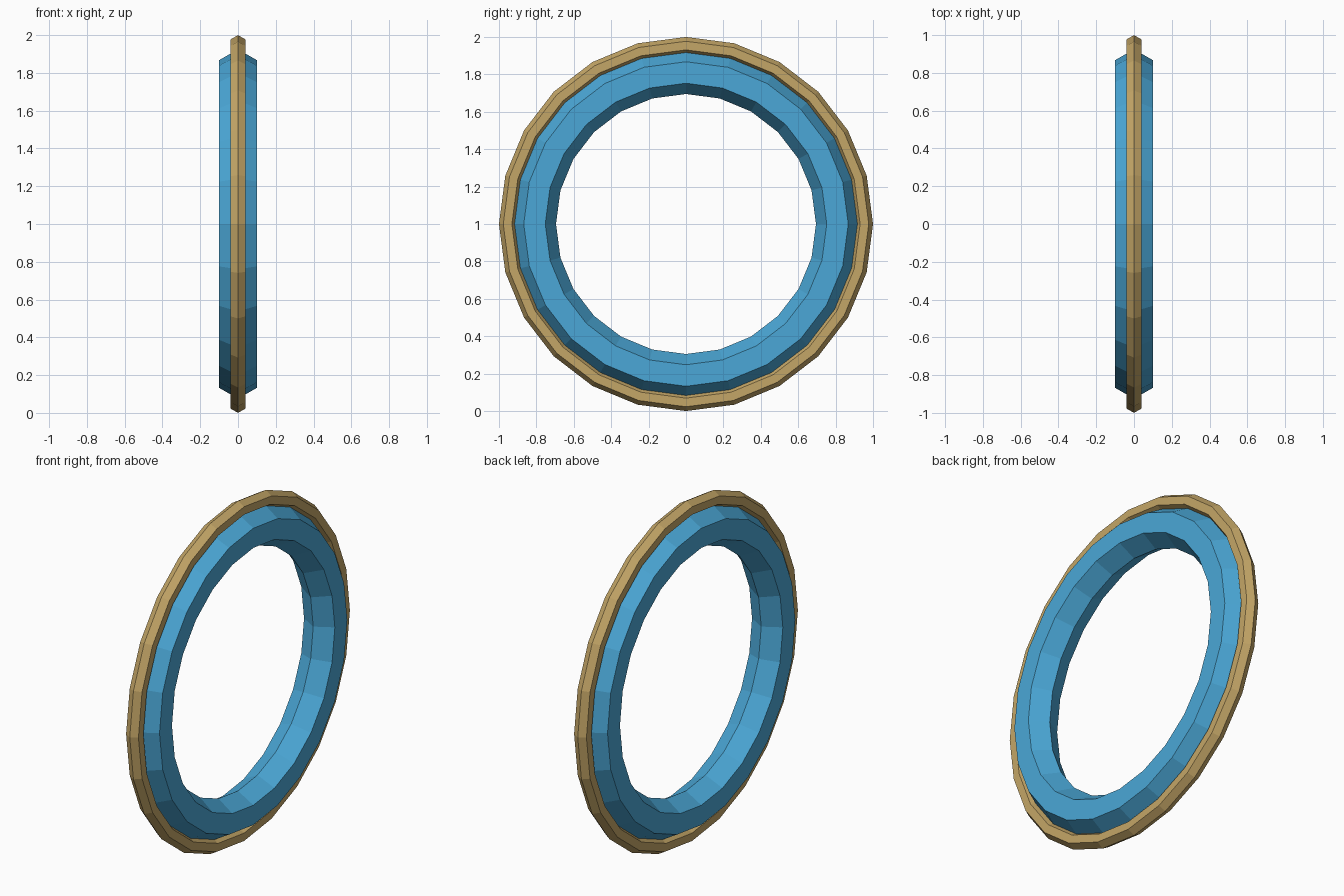
import bpy
import math

if "Cube" in bpy.data.objects:
    bpy.data.objects.remove(bpy.data.objects["Cube"])


def make_material(name, color):
    mat = bpy.data.materials.new(name)
    mat.diffuse_color = (*color, 1.0)
    mat.use_nodes = True
    mat.node_tree.nodes["Principled BSDF"].inputs["Base Color"].default_value = mat.diffuse_color
    return mat


def make_ring(name, major, minor, mat):
    # Flat-shaded ring with a hexagonal section, standing in the YZ plane
    bpy.ops.mesh.primitive_torus_add(
        major_segments=24, minor_segments=6,
        major_radius=major, minor_radius=minor,
        location=(0, 0, 1), rotation=(0, math.pi / 2, 0))
    ring = bpy.context.object
    ring.name = name
    ring.data.materials.append(mat)
    bpy.ops.object.shade_flat()
    return ring


blue = make_material("blue", (0.07, 0.39, 0.68))
gold = make_material("gold", (0.55, 0.38, 0.135))

# Wide inner ring
make_ring("inner_ring", 0.81, 0.115, blue)

# Thin outer rim
make_ring("outer_rim", 0.954, 0.046, gold)
